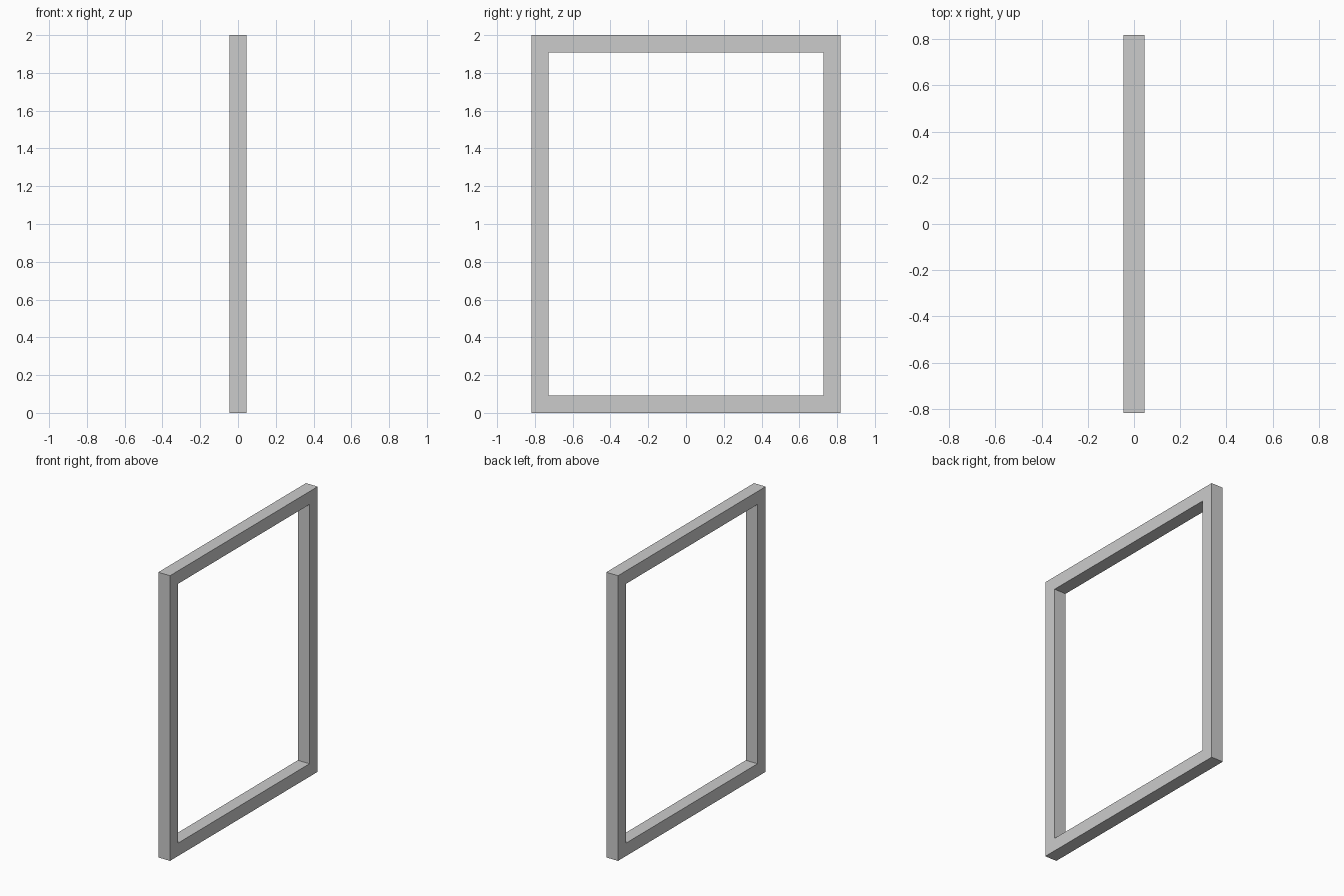
import bpy, bmesh

if "Cube" in bpy.data.objects:
    bpy.data.objects.remove(bpy.data.objects["Cube"])

HEIGHT = 2.0
WIDTH = 18 / 11      # along y
BAR = 1 / 11         # square bar section


def rectangle(bm, x, inset):
    """Four corners of a rectangle in the yz plane, inset from the outer edge."""
    y = WIDTH / 2 - inset
    lo, hi = inset, HEIGHT - inset
    return [bm.verts.new((x, py, pz)) for py, pz in ((-y, lo), (y, lo), (y, hi), (-y, hi))]


# Rectangular frame: four corner loops swept around the square bar section
bm = bmesh.new()
h = BAR / 2
loops = [rectangle(bm, x, inset) for x, inset in ((-h, 0), (h, 0), (h, BAR), (-h, BAR))]
for i in range(4):
    a, b = loops[i], loops[(i + 1) % 4]
    for j in range(4):
        k = (j + 1) % 4
        bm.faces.new((a[j], a[k], b[k], b[j]))
bmesh.ops.recalc_face_normals(bm, faces=bm.faces)

mesh = bpy.data.meshes.new("rectangular_frame")
bm.to_mesh(mesh)
bm.free()
bpy.context.collection.objects.link(bpy.data.objects.new("rectangular_frame", mesh))
